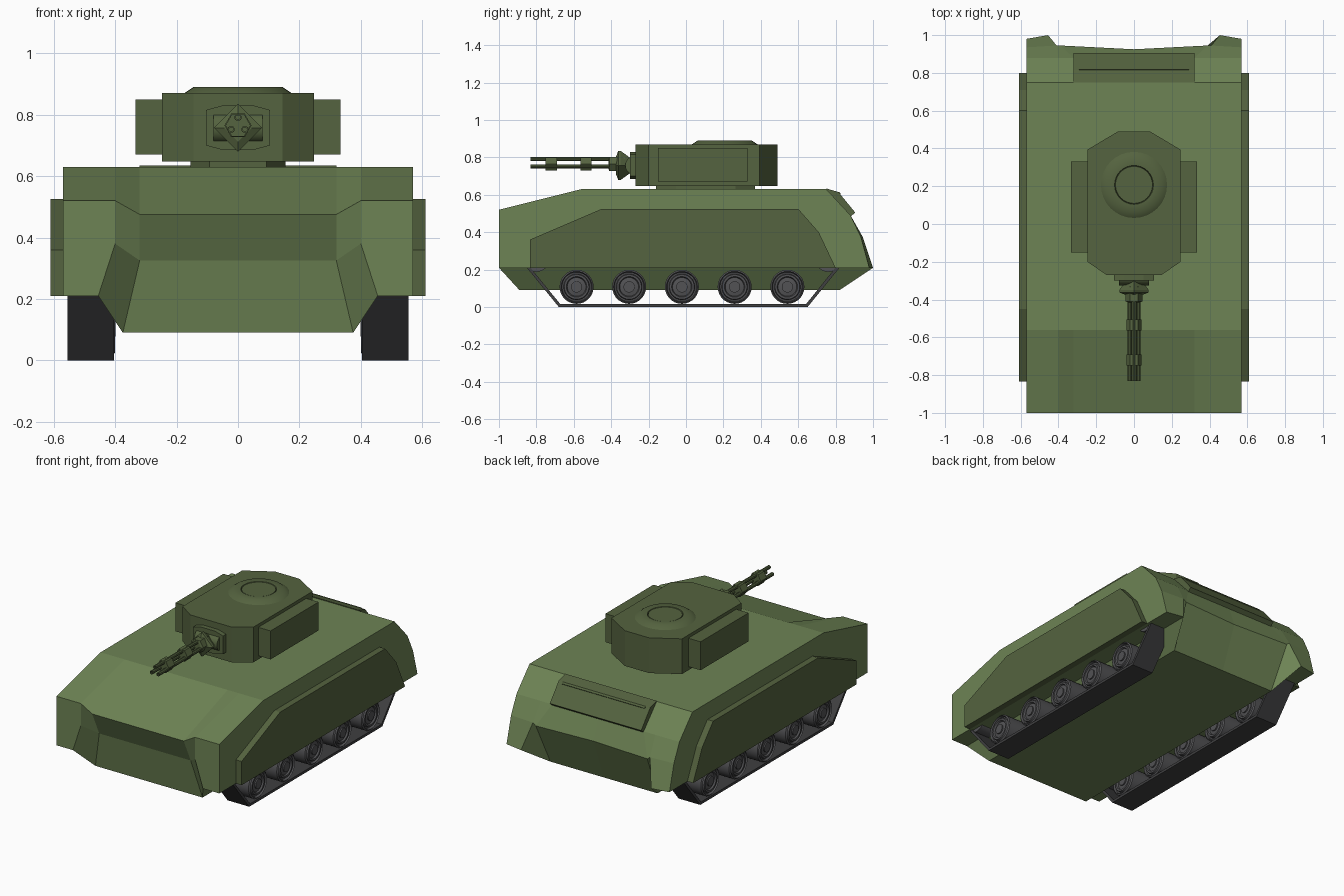
import bpy, bmesh, math
from mathutils import Vector

if "Cube" in bpy.data.objects:
    bpy.data.objects.remove(bpy.data.objects["Cube"])


def material(name, rgb):
    m = bpy.data.materials.new(name)
    m.diffuse_color = (*rgb, 1)
    m.use_nodes = True
    m.node_tree.nodes["Principled BSDF"].inputs["Base Color"].default_value = m.diffuse_color
    return m


GREEN = material("hull_green", (.155, .23, .09))
DARK = material("dark_green", (.09, .125, .05))
TREAD = material("tread_grey", (.05, .05, .052))
WHEEL = material("wheel_grey", (.085, .085, .09))


def build(name, verts, faces, mat):
    me = bpy.data.meshes.new(name)
    me.from_pydata([tuple(v) for v in verts], [], faces)
    bm = bmesh.new()
    bm.from_mesh(me)
    bmesh.ops.remove_doubles(bm, verts=bm.verts, dist=1e-5)
    bmesh.ops.recalc_face_normals(bm, faces=bm.faces)
    bm.to_mesh(me)
    bm.free()
    me.materials.append(mat)
    ob = bpy.data.objects.new(name, me)
    bpy.context.collection.objects.link(ob)
    return ob


def place(axis, a, b, c):
    """a, b lie in the profile plane, c runs along the axis."""
    return {'x': (c, a, b), 'y': (a, c, b), 'z': (a, b, c)}[axis]


def prism(name, pts, axis, lo, hi, mat):
    n = len(pts)
    v = [place(axis, a, b, c) for c in (lo, hi) for a, b in pts]
    f = [tuple(range(n)), tuple(range(n, 2 * n))]
    f += [(i, (i + 1) % n, n + (i + 1) % n, n + i) for i in range(n)]
    return build(name, v, f, mat)


def box(name, x, y, z, mat):
    return prism(name, [(x[0], y[0]), (x[1], y[0]), (x[1], y[1]), (x[0], y[1])], 'z', *z, mat)


def lathe(name, prof, axis, centre, n, mat, turn=0.0, smooth=False):
    """prof is a list of (radius, position along axis); both ends are capped."""
    v, f = [], []
    for r, c in prof:
        for i in range(n):
            t = 2 * math.pi * i / n + turn
            v.append(Vector(place(axis, r * math.cos(t), r * math.sin(t), c)) + Vector(centre))
    for k in range(len(prof) - 1):
        for i in range(n):
            j = (i + 1) % n
            f.append((k * n + i, k * n + j, (k + 1) * n + j, (k + 1) * n + i))
    f += [tuple(range(n)), tuple(range((len(prof) - 1) * n, len(prof) * n))]
    ob = build(name, v, f, mat)
    if smooth:
        bpy.ops.object.select_all(action='DESELECT')
        bpy.context.view_layer.objects.active = ob
        ob.select_set(True)
        bpy.ops.object.shade_smooth_by_angle(angle=math.radians(35))
    return ob


# Hull: matching side profiles at four widths, bridged and mirrored
def column(x, top_z, front_low, front_mid, rear_mid, rear_low):
    return [front_low, front_mid, (x, -1, top_z), (x, -.56, .63),
            (x, .75, .63), (x, .88, .49), rear_mid, rear_low]


cols = [
    column(0, .475, (0, -.89, .09), (0, -.93, .325), (0, .925, .36), (0, .82, .09)),
    column(.32, .475, (.375, -.89, .09), (.32, -.93, .325), (.39, .945, .36), (.375, .82, .09)),
    column(.40, .52, (.455, -1, .21), (.40, -1, .38), (.41, .945, .375), (.455, 1, .21)),
    column(.57, .52, (.57, -1, .21), (.57, -1, .38), (.57, .935, .375), (.57, .98, .21)),
]
loops = [[(-x, y, z) for x, y, z in c] for c in cols[:0:-1]] + cols
n = 8
faces = [tuple(range(n)), tuple(range(6 * n, 7 * n))]
for k in range(6):
    faces += [(k * n + i, k * n + (i + 1) % n, (k + 1) * n + (i + 1) % n, (k + 1) * n + i)
              for i in range(n)]
build("hull", [p for c in loops for p in c], faces, GREEN)

# Rear hatch with a raised seam
prism("rear_hatch", [(.75, .60), (.75, .634), (.815, .615), (.905, .505), (.87, .475)],
      'x', -.32, .32, DARK)
prism("rear_hatch_seam", [(.815, .61), (.818, .617), (.826, .607), (.822, .60)],
      'x', -.29, .29, DARK)

# Running gear and skirts, both sides
skirt = [(-.835, .21), (-.835, .36), (-.45, .525), (.60, .525), (.71, .40), (.80, .21)]
outer = [(-.68, 0), (.65, 0), (.845, .24), (-.875, .24)]
inner = [(-.672, .016), (.642, .016), (.815, .23), (-.848, .23)]
wheel_half = [(.03, .078), (.03, .07), (.05, .066), (.055, .076), (.066, .076),
              (.07, .062), (.078, .062), (.083, .077), (.091, .07)]
wheel_prof = wheel_half + [(r, -c) for r, c in wheel_half[::-1]]
for s, side in ((1, "right"), (-1, "left")):
    prism(side + "_skirt", skirt, 'x', s * .565, s * .61, DARK)

    # track belt as a hollow loop
    v = [(s * x, y, z) for x in (.403, .555) for ring in (outer, inner) for y, z in ring]
    f = []
    for i in range(4):
        j = (i + 1) % 4
        f += [(i, j, 8 + j, 8 + i), (4 + i, 4 + j, 12 + j, 12 + i),
              (i, j, 4 + j, 4 + i), (8 + i, 8 + j, 12 + j, 12 + i)]
    build(side + "_track", v, f, TREAD)

    for i, y in enumerate((-.585, -.304, -.022, .26, .542)):
        lathe(f"{side}_road_wheel_{i + 1}", wheel_prof, 'x', (s * .477, y, .108), 28, WHEEL, smooth=True)
    for label, y in (("front", -.80), ("rear", .76)):
        lathe(f"{side}_{label}_sprocket", [(.07, -.07), (.07, .07)], 'x',
              (s * .477, y, .258), 24, WHEEL, smooth=True)

# Turret body on its ring
prism("turret_ring", [(.155 * a, .105 + .265 * b) for a, b in
                      ((-1, -.6), (-.6, -1), (.6, -1), (1, -.6), (1, .6), (.6, 1), (-.6, 1), (-1, .6))],
      'z', .62, .66, DARK)
half = [(.145, -.27), (.247, -.2), (.247, .393), (.085, .49)]
prism("turret_body", half + [(-x, y) for x, y in half[::-1]], 'z', .647, .87, DARK)
for s, side in ((1, "right"), (-1, "left")):
    box(side + "_turret_box", (s * .24, s * .333), (-.15, .33), (.67, .85), DARK)

# Commander hatch with grooved lid
lathe("turret_hatch", [(.175, .865), (.175, .87), (.145, .89), (.103, .89), (.10, .882),
                       (.098, .888)], 'z', (0, .207, 0), 32, DARK, smooth=True)

# Gun mount: frame, pivot drum, flared collar
frame = [(.105, .70), (.105, .815), (.05, .83), (-.05, .83), (-.105, .815), (-.105, .70),
         (-.05, .685), (.05, .685)]
prism("gun_frame", frame, 'y', -.30, -.26, DARK)
GZ = .757
lathe("gun_pivot_drum", [(.05, -.08), (.05, .08)], 'x', (0, -.275, GZ), 20, DARK, smooth=True)
lathe("gun_collar", [(.035, -.29), (.078, -.35), (.078, -.362), (.045, -.375)],
      'y', (0, 0, GZ), 4, DARK)

# Three-barrel gun with hexagonal clamps
GZ = .765
lathe("gun_breech", [(.044, -.33), (.044, -.41), (.03, -.415)], 'y', (0, 0, GZ), 6, DARK)
for i in range(3):
    t = math.pi / 2 + i * 2 * math.pi / 3
    lathe(f"barrel_{i + 1}", [(.012, -.35), (.012, -.832), (.007, -.832), (.007, -.81)], 'y',
          (.026 * math.cos(t), 0, GZ + .026 * math.sin(t)), 10, DARK)
for i, y in enumerate((-.535, -.72)):
    lathe(f"barrel_clamp_{i + 1}", [(.041, y + .03), (.041, y - .03)], 'y', (0, 0, GZ), 6, DARK)
